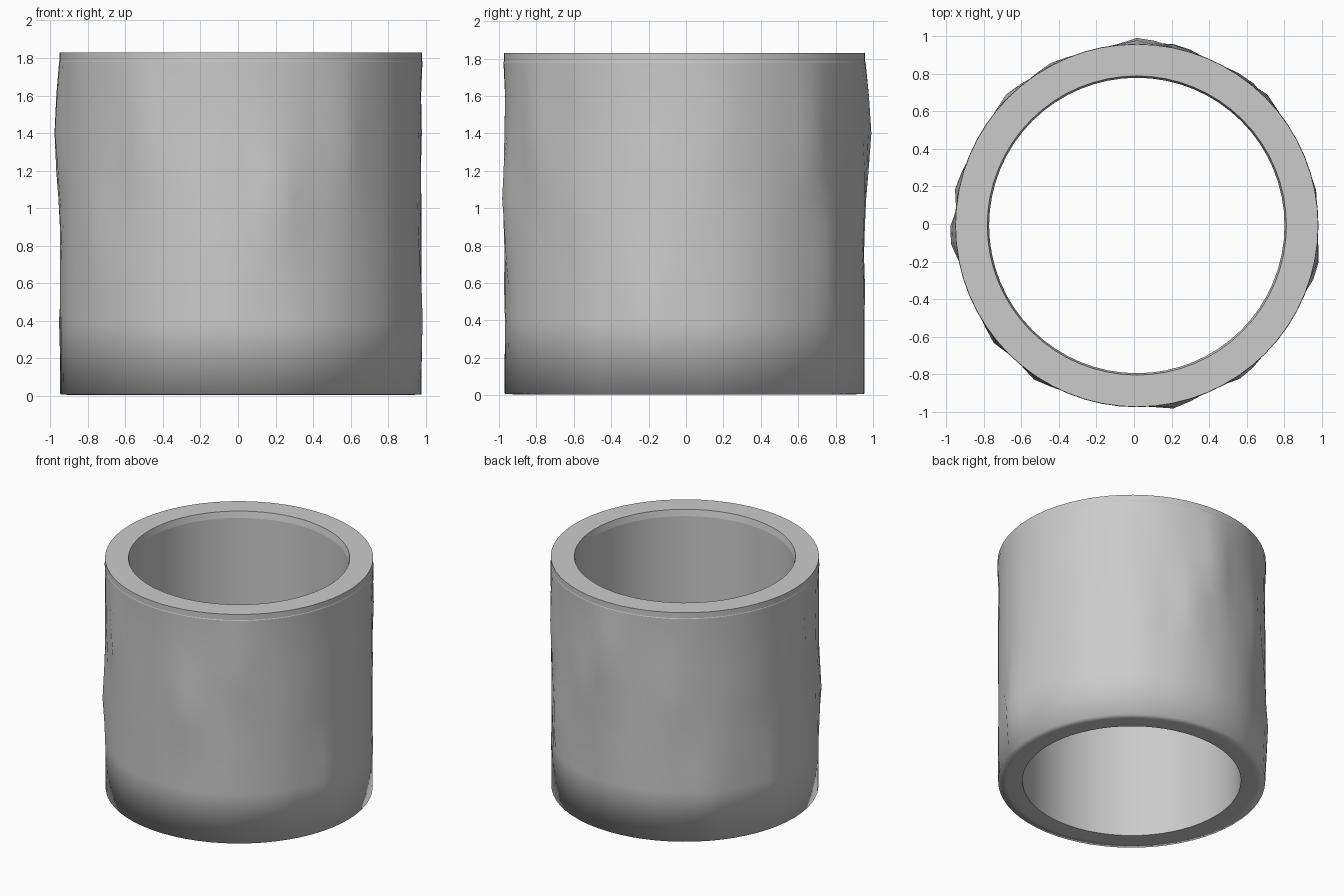
import bpy, bmesh, math, random

cube = bpy.data.objects.get("Cube")
if cube:
    bpy.data.objects.remove(cube, do_unlink=True)

random.seed(4)
SIDES = 64
CX, CY = 0.015, -0.008

# Worn grey material
grey = bpy.data.materials.new("worn grey")
colour = (0.6, 0.6, 0.6, 1)
grey.diffuse_color = colour
grey.use_nodes = True
grey.node_tree.nodes["Principled BSDF"].inputs["Base Color"].default_value = colour

# Dents and lumps on the outer wall: angle, height, bulge
LUMPS = [(89, 1.4, .045), (77, 1.1, .03), (53, .7, .03), (45, 1.4, .025),
         (118, 1.1, .02), (134, .4, .025), (168, .4, .025), (183, 1.4, .05),
         (218, .75, .025), (237, 1.4, .03), (282, 1.05, .035),
         (306, 1.4, .025), (347, .4, .035), (11, 1.4, .015)]


def wall_radius(angle, z):
    """Outer radius with its lumps, tall and narrow."""
    r = 0.962 + random.uniform(-.003, .003)
    for a, h, bulge in LUMPS:
        turn = (math.degrees(angle) - a + 180) % 360 - 180
        r += bulge * max(0, 1 - abs(turn) / 9) * max(0, 1 - abs(z - h) / .45)
    return r


def ring(bm, z, radius):
    verts = []
    for i in range(SIDES):
        a = math.tau * i / SIDES
        r = radius(a, z) if callable(radius) else radius
        verts.append(bm.verts.new((CX + r * math.cos(a), CY + r * math.sin(a), z)))
    return verts


# Closed section: inner wall, top rim, outer wall, underside (height, radius, sharp)
SECTION = [(0.008, .787, True), (1.78, .787, True), (1.83, .797, True),
           (1.83, .966, True), (1.785, .966, True), (1.78, .968, True)]
SECTION += [(z, wall_radius, False) for z in (1.6, 1.4, 1.2, 1.05, .9, .75, .58, .4)]
SECTION += [(.008, .962, False), (.004, .90, False)]

bm = bmesh.new()
rings = [ring(bm, z, r) for z, r, _ in SECTION]
for k, low in enumerate(rings):
    high = rings[(k + 1) % len(rings)]
    for i in range(SIDES):
        j = (i + 1) % SIDES
        bm.faces.new((low[i], low[j], high[j], high[i])).smooth = True
bmesh.ops.recalc_face_normals(bm, faces=bm.faces)

# Crisp edges around the rim and inner mouth
for verts, (_, _, sharp) in zip(rings, SECTION):
    if sharp:
        for i in range(SIDES):
            bm.edges.get((verts[i], verts[(i + 1) % SIDES])).smooth = False

mesh = bpy.data.meshes.new("hollow_cylinder")
bm.to_mesh(mesh)
bm.free()
mesh.materials.append(grey)
bpy.context.collection.objects.link(bpy.data.objects.new("hollow_cylinder", mesh))
